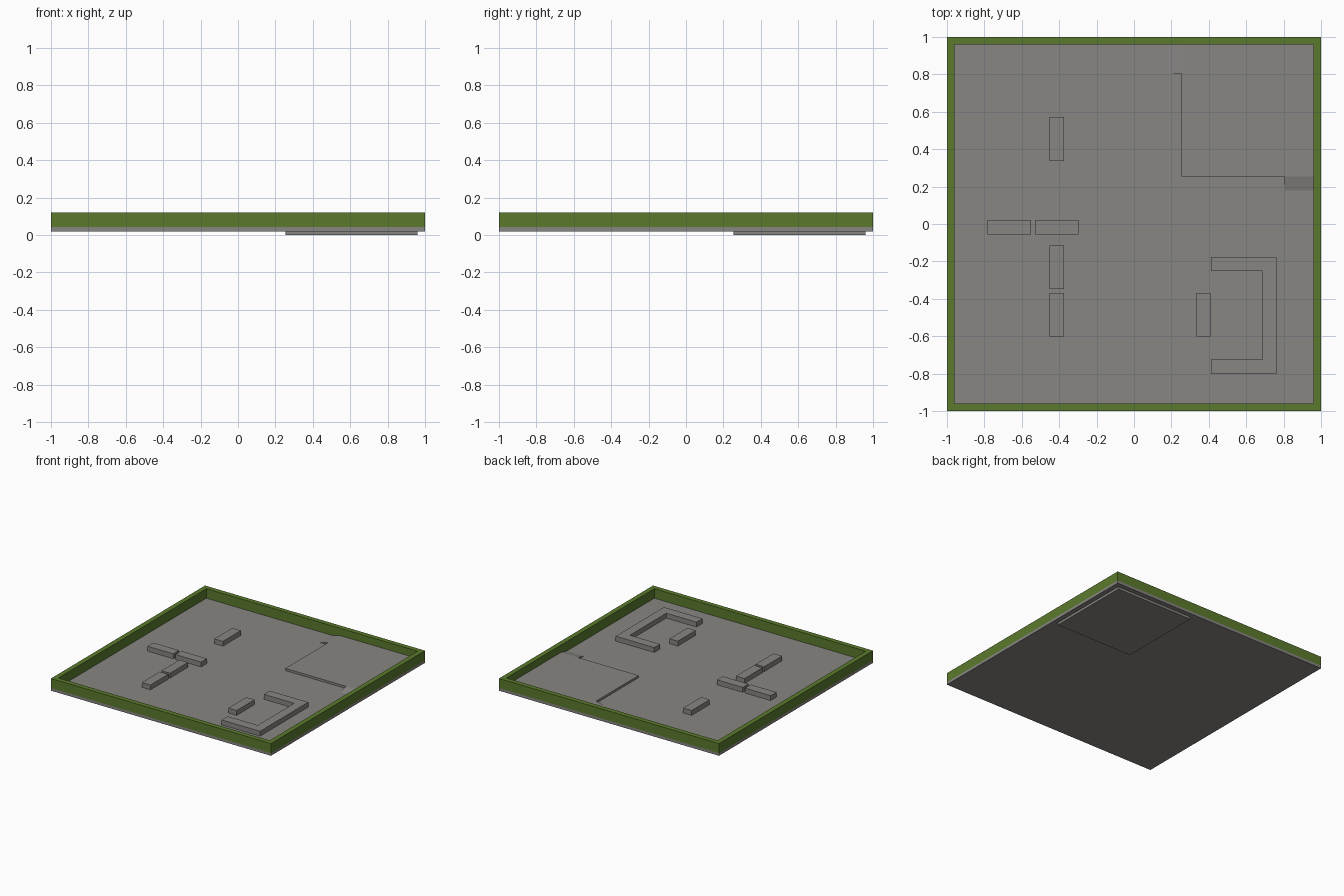
import bpy, bmesh

if "Cube" in bpy.data.objects:
    bpy.data.objects.remove(bpy.data.objects["Cube"])


def material(name, rgb):
    m = bpy.data.materials.new(name)
    m.diffuse_color = (*rgb, 1.0)
    m.use_nodes = True
    m.node_tree.nodes["Principled BSDF"].inputs["Base Color"].default_value = m.diffuse_color
    return m


GREY = material("concrete grey", (0.245, 0.238, 0.225))
GREEN = material("grass green", (0.105, 0.195, 0.026))

FLOOR, DECK, BLOCK, RIM = 0.042, 0.06, 0.082, 0.12


def finish(name, bm, mat):
    bmesh.ops.recalc_face_normals(bm, faces=bm.faces)
    mesh = bpy.data.meshes.new(name)
    bm.to_mesh(mesh)
    bm.free()
    mesh.materials.append(mat)
    ob = bpy.data.objects.new(name, mesh)
    bpy.context.collection.objects.link(ob)
    return ob


def prism(name, outline, offset, mat):
    """Extrude a closed 3D outline along an offset vector."""
    bm = bmesh.new()
    face = bm.faces.new([bm.verts.new(p) for p in outline])
    ext = bmesh.ops.extrude_face_region(bm, geom=[face], use_keep_orig=True)
    verts = [v for v in ext["geom"] if isinstance(v, bmesh.types.BMVert)]
    bmesh.ops.translate(bm, verts=verts, vec=offset)
    return finish(name, bm, mat)


def box(name, x0, x1, y0, y1, z0, z1, mat=GREY):
    return prism(name, [(x0, y0, z0), (x1, y0, z0), (x1, y1, z0), (x0, y1, z0)],
                 (0, 0, z1 - z0), mat)


# Floor slab
box("floor", -1, 1, -1, 1, 0.02, FLOOR)

# Green rim: square ring around the floor
bm = bmesh.new()
rings = []
for r, z in ((1, FLOOR), (1, RIM), (0.96, RIM), (0.96, FLOOR)):
    rings.append([bm.verts.new((sx * r, sy * r, z))
                  for sx, sy in ((-1, -1), (1, -1), (1, 1), (-1, 1))])
for k in range(4):
    a, b = rings[k], rings[(k + 1) % 4]
    for i in range(4):
        j = (i + 1) % 4
        bm.faces.new((a[i], a[j], b[j], b[i]))
finish("border_wall", bm, GREEN)

# Raised corner platform, passing through the floor
box("corner_platform", 0.253, 0.96, 0.253, 0.96, 0, DECK)

# Ramps up to the platform on its two open sides
prism("left_ramp", [(0.178, 0.805, FLOOR), (0.253, 0.805, FLOOR), (0.253, 0.805, DECK)],
      (0, 0.155, 0), GREY)
prism("front_ramp", [(0.805, 0.178, FLOOR), (0.805, 0.253, FLOOR), (0.805, 0.253, DECK)],
      (0.155, 0, 0), GREY)

# Loose rectangular blocks
blocks = [
    (-0.452, -0.374, 0.338, 0.572),
    (-0.784, -0.55, -0.055, 0.021),
    (-0.53, -0.297, -0.055, 0.021),
    (-0.452, -0.374, -0.348, -0.115),
    (-0.452, -0.374, -0.602, -0.369),
    (0.333, 0.409, -0.602, -0.369),
]
for i, b in enumerate(blocks):
    box(f"block_{i + 1}", *b, FLOOR, BLOCK)

# U-shaped block, open towards the left
u = [(0.412, -0.802), (0.762, -0.802), (0.762, -0.176), (0.412, -0.176),
     (0.412, -0.252), (0.686, -0.252), (0.686, -0.724), (0.412, -0.724)]
prism("u_shaped_block", [(x, y, FLOOR) for x, y in u], (0, 0, BLOCK - FLOOR), GREY)
